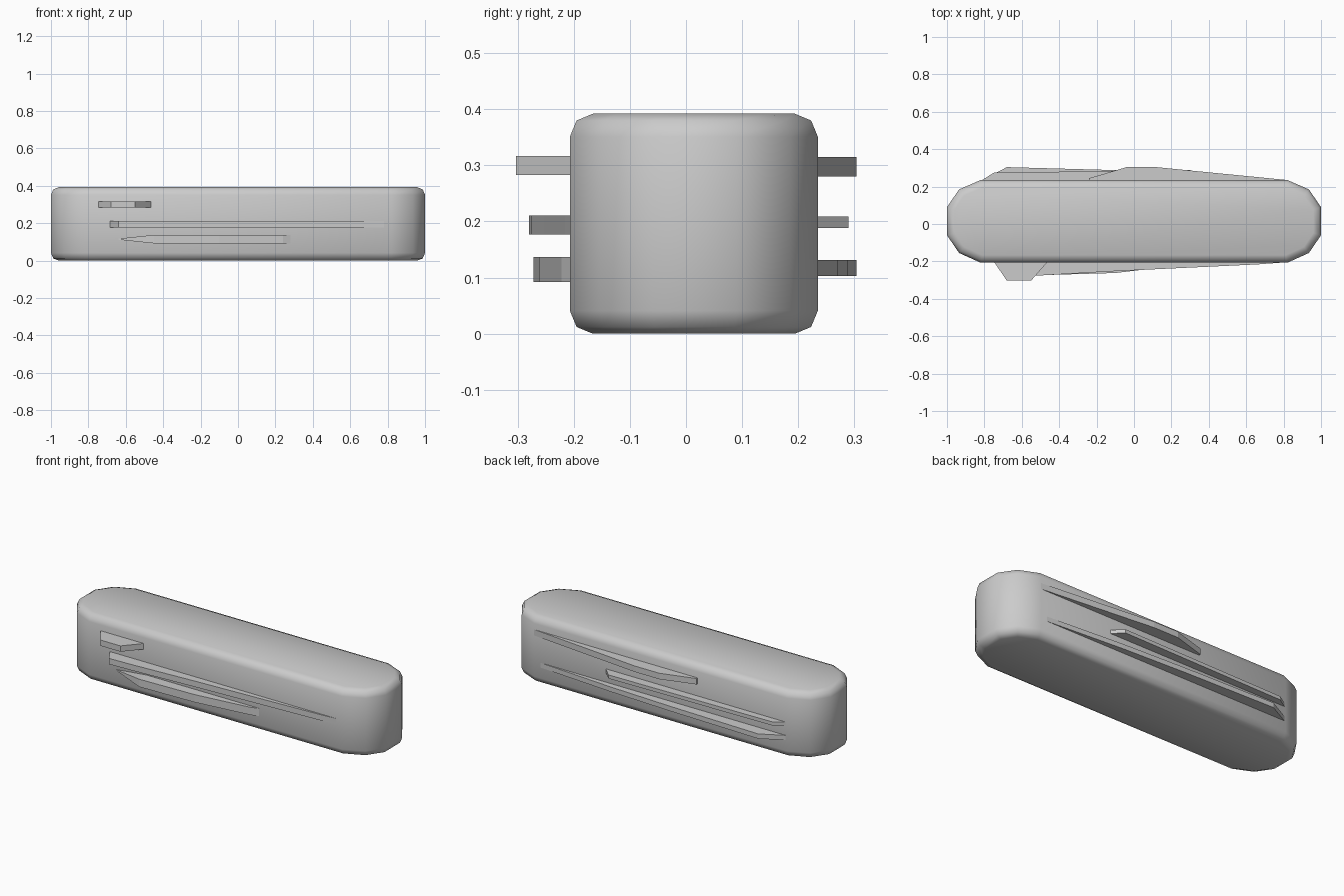
import bpy
import bmesh

cube = bpy.data.objects.get("Cube")
if cube:
    bpy.data.objects.remove(cube, do_unlink=True)

grey = bpy.data.materials.new("plain grey")
grey.use_nodes = True
GREY = (0.6, 0.6, 0.6, 1)
grey.diffuse_color = GREY
grey.node_tree.nodes["Principled BSDF"].inputs["Base Color"].default_value = GREY


def finish(name, bm, smooth=False):
    bmesh.ops.recalc_face_normals(bm, faces=bm.faces)
    for f in bm.faces:
        f.smooth = smooth
    mesh = bpy.data.meshes.new(name)
    bm.to_mesh(mesh)
    bm.free()
    mesh.materials.append(grey)
    obj = bpy.data.objects.new(name, mesh)
    bpy.context.collection.objects.link(obj)
    return obj


# Handle: rounded oblong outline, extruded and bevelled at top and bottom
def handle(height, bevel):
    half = [(1, -0.06), (1, 0.09), (0.935, 0.185), (0.82, 0.235)]
    front = [(0.82, -0.207), (0.935, -0.155)]
    right = front + half
    outline = right + [(-x, y) for x, y in reversed(right)]
    bm = bmesh.new()
    base = bm.faces.new([bm.verts.new((x, y, 0)) for x, y in outline])
    top = bmesh.ops.extrude_face_region(bm, geom=[base], use_keep_orig=True)["geom"]
    for v in top:
        if isinstance(v, bmesh.types.BMVert):
            v.co.z = height
    bmesh.ops.recalc_face_normals(bm, faces=bm.faces)
    rims = [e for e in bm.edges if e.verts[0].co.z == e.verts[1].co.z]
    bmesh.ops.bevel(bm, geom=rims, offset=bevel, segments=2, profile=0.5,
                    affect='EDGES', clamp_overlap=True)
    finish("handle", bm, smooth=True)


# Folded tool: flat plate following (x, outer y) stations, sunk into the handle
def tool(name, low, high, stations, pointed=False):
    mid, half = (low + high) / 2, (high - low) / 2
    side = 1 if stations[0][1] > 0 else -1
    bm = bmesh.new()
    rings = []
    for i, (x, y) in enumerate(stations):
        h = half * (0.12 if pointed and i == 0 else 1)
        corners = [(side * 0.18, -h), (y, -h), (y, h), (side * 0.18, h)]
        rings.append([bm.verts.new((x, cy, mid + cz)) for cy, cz in corners])
    for a, b in zip(rings, rings[1:]):
        for k in range(4):
            n = (k + 1) % 4
            bm.faces.new((a[k], a[n], b[n], b[k]))
    bm.faces.new(rings[0])
    bm.faces.new(rings[-1])
    finish(name, bm)


handle(0.392, 0.041)

# Front tools
tool("front_short_tool", 0.283, 0.317,
     [(-0.75, -0.2), (-0.68, -0.303), (-0.55, -0.303), (-0.46, -0.2)])
tool("front_long_blade", 0.177, 0.211,
     [(-0.69, -0.2), (-0.64, -0.28), (-0.5, -0.275), (-0.1, -0.252), (0.66, -0.216), (0.82, -0.204)])
tool("front_pointed_blade", 0.092, 0.137,
     [(-0.64, -0.21), (-0.45, -0.272), (-0.1, -0.262), (0.24, -0.222), (0.3, -0.2)],
     pointed=True)

# Back tools
tool("back_upper_blade", 0.28, 0.315,
     [(-0.24, 0.245), (-0.12, 0.28), (-0.04, 0.304), (0.12, 0.304), (0.3, 0.286), (0.82, 0.235)])
tool("back_middle_blade", 0.188, 0.209,
     [(-0.82, 0.23), (-0.75, 0.274), (-0.1, 0.284), (0.3, 0.29), (0.36, 0.23)])
tool("back_lower_blade", 0.103, 0.131,
     [(-0.82, 0.23), (-0.68, 0.304), (-0.1, 0.288), (0.3, 0.27), (0.82, 0.232)])
